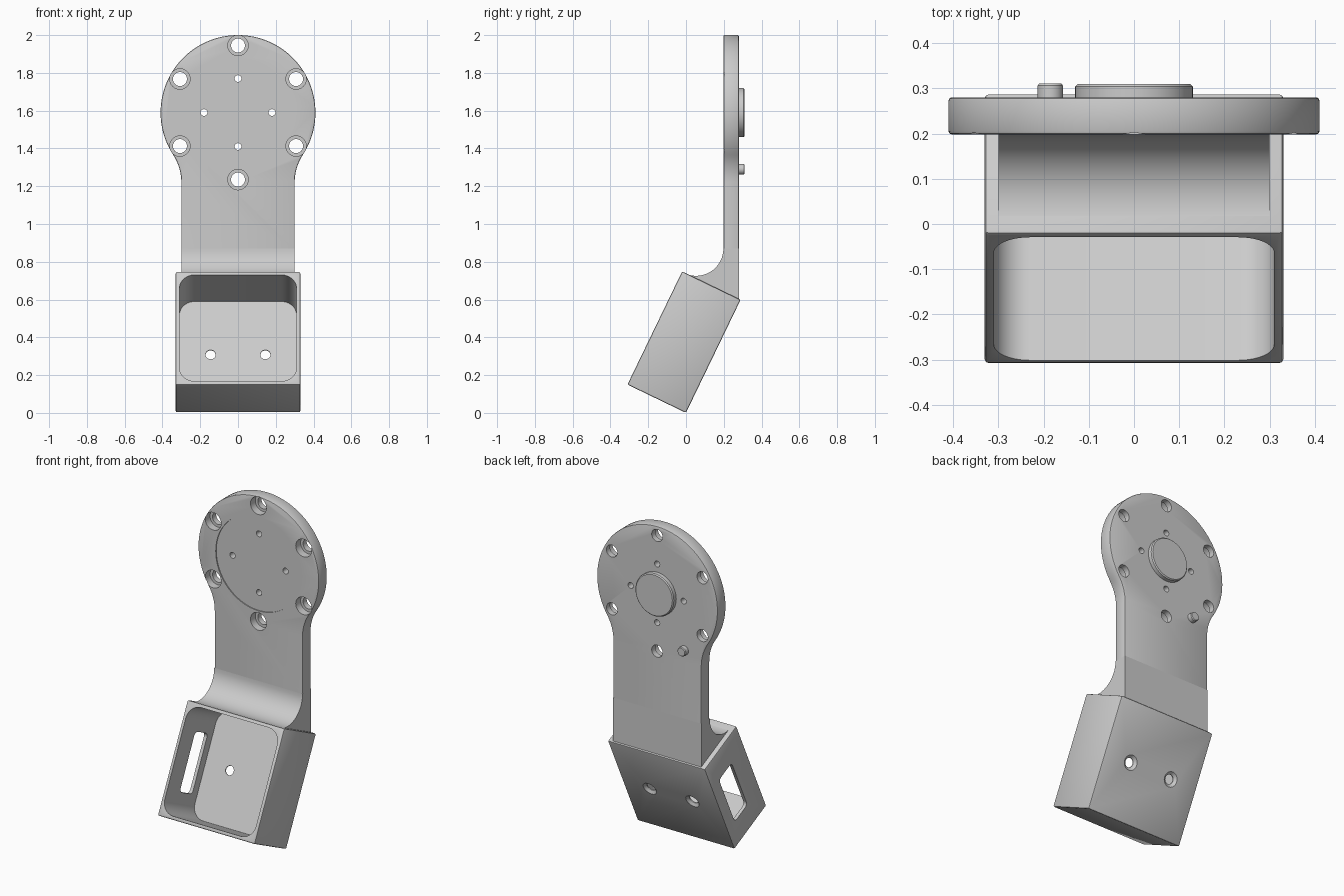
import bpy, bmesh, math
from mathutils import Matrix

if "Cube" in bpy.data.objects:
    bpy.data.objects.remove(bpy.data.objects["Cube"], do_unlink=True)

grey = bpy.data.materials.new("plain_grey")
grey.use_nodes = True
grey.diffuse_color = (0.6, 0.6, 0.6, 1)
grey.node_tree.nodes["Principled BSDF"].inputs["Base Color"].default_value = (0.6, 0.6, 0.6, 1)


def finish(bm, name):
    bmesh.ops.recalc_face_normals(bm, faces=bm.faces[:])
    mesh = bpy.data.meshes.new(name)
    bm.to_mesh(mesh)
    bm.free()
    ob = bpy.data.objects.new(name, mesh)
    bpy.context.collection.objects.link(ob)
    mesh.materials.append(grey)
    return ob


def prism(name, outline, axis, lo, hi, bevel=0.0, keep=None):
    """Extrude a 2D outline along axis; bevel the edges accepted by keep."""
    def at(p, d):
        return (d, p[0], p[1]) if axis == "x" else (p[0], d, p[1])
    bm = bmesh.new()
    a = [bm.verts.new(at(p, lo)) for p in outline]
    b = [bm.verts.new(at(p, hi)) for p in outline]
    bm.faces.new(a)
    bm.faces.new(b)
    n = len(a)
    for i in range(n):
        j = (i + 1) % n
        bm.faces.new((a[i], a[j], b[j], b[i]))
    bmesh.ops.recalc_face_normals(bm, faces=bm.faces[:])
    if bevel:
        edges = [e for e in bm.edges if keep(e)]
        bmesh.ops.bevel(bm, geom=edges, offset=bevel, segments=2, profile=0.5, affect="EDGES")
    return finish(bm, name)


def lathe(name, x, z, profile, n=40):
    """Solid of revolution about a y-parallel axis; profile holds (radius, y)."""
    bm = bmesh.new()
    rings = [[bm.verts.new((x + r * math.cos(2 * math.pi * i / n), y,
                            z + r * math.sin(2 * math.pi * i / n))) for i in range(n)]
             for r, y in profile]
    bm.faces.new(rings[0])
    bm.faces.new(rings[-1])
    for p, q in zip(rings, rings[1:]):
        for i in range(n):
            j = (i + 1) % n
            bm.faces.new((p[i], p[j], q[j], q[i]))
    return finish(bm, name)


def rounded_rect(a0, a1, b0, b1, r, n=10):
    pts = []
    for k, (a, b) in enumerate([(a1 - r, b1 - r), (a0 + r, b1 - r), (a0 + r, b0 + r), (a1 - r, b0 + r)]):
        for i in range(n + 1):
            t = math.pi / 2 * (k + i / n)
            pts.append((a + r * math.cos(t), b + r * math.sin(t)))
    return pts


def cut(ob, cutters):
    """Subtract each cutter, then remove it."""
    bpy.context.view_layer.objects.active = ob
    for c in cutters:
        c.hide_render = True
        m = ob.modifiers.new("cut", "BOOLEAN")
        m.operation, m.solver, m.object = "DIFFERENCE", "EXACT", c
        bpy.ops.object.modifier_apply(modifier=m.name)
        bpy.data.objects.remove(c, do_unlink=True)


def smooth(ob):
    bpy.ops.object.select_all(action="DESELECT")
    ob.select_set(True)
    bpy.context.view_layer.objects.active = ob
    bpy.ops.object.shade_smooth_by_angle(angle=math.radians(30))


FRONT, BACK = 0.198, 0.28       # plate faces
CZ, R, HALF = 1.59, 0.41, 0.30  # disc centre, disc radius, arm half width
SPLIT = 0.87                    # plate ends here, curved arm base begins
TILT = math.radians(25.8)

# Disc and arm outline: right half, mirrored to the left
f = 0.267
drop = math.sqrt((R + f) ** 2 - (HALF + f) ** 2)
lean = math.atan2(drop, HALF + f)
half = [(HALF, SPLIT)]
for i in range(11):             # flare between arm and disc
    t = math.pi - lean * i / 10
    half.append((HALF + f + f * math.cos(t), CZ - drop + f * math.sin(t)))
for i in range(1, 49):          # disc rim up to the top
    t = -lean + (math.pi / 2 + lean) * i / 48
    half.append((R * math.cos(t), CZ + R * math.sin(t)))
outline = half + [(-x, z) for x, z in reversed(half[:-1])]


def rim_edge(e):
    p, q = (v.co for v in e.verts)
    return abs(p.y - q.y) < 1e-5 and max(p.z, q.z) > SPLIT + 1e-4


plate = prism("disc_and_arm", outline, "y", FRONT, BACK, 0.007, rim_edge)

# Shallow round recess, counterbored screw holes, small pin holes
cutters = [lathe("recess_cutter", 0, CZ, [(0.29, 0.1), (0.29, FRONT + 0.006)], 96)]
for i in range(6):
    t = math.radians(90 + 60 * i)
    cutters.append(lathe("screw_cutter", 0.355 * math.cos(t), CZ + 0.355 * math.sin(t),
                         [(0.054, 0.1), (0.054, 0.245), (0.037, 0.245), (0.037, 0.4)]))
for i in range(4):
    t = math.pi / 2 * i
    cutters.append(lathe("pin_hole_cutter", 0.18 * math.cos(t), CZ + 0.18 * math.sin(t),
                         [(0.018, 0.1), (0.018, 0.4)], 24))
cut(plate, cutters)
smooth(plate)

# Arm base with a curved fillet running out onto the box top
top_z = 0.745 - math.tan(TILT) * (FRONT + 0.02)   # plate front meets the box top plane
rad = (SPLIT - top_z) * math.tan((math.pi / 2 - TILT) / 2)
base = [(BACK, SPLIT), (FRONT, SPLIT)]
for i in range(1, 17):
    t = -(math.pi / 2 + TILT) * i / 16
    base.append((FRONT - rad + rad * math.cos(t), SPLIT + rad * math.sin(t)))
base += [(base[-1][0] - 0.004, base[-1][1] - 0.012), (BACK, 0.592)]
smooth(prism("arm_base", base, "x", -HALF, HALF))

# Raised hub and locating pin on the back
smooth(lathe("back_hub", 0, CZ, [(0.13, BACK - 0.01), (0.13, 0.304), (0.124, 0.31)], 64))
smooth(lathe("locating_pin", -0.185, 1.29, [(0.028, BACK - 0.01), (0.028, 0.306), (0.024, 0.311)], 32))

# Tilted open box: local y is depth from the open front, local z is length
W, D, L, WALL = 0.33, 0.344, 0.665, 0.02
box = prism("tilted_box", [(-W, 0), (W, 0), (W, L), (-W, L)], "y", 0, D, 0.008, lambda e: True)
cutters = [
    prism("cavity_cutter", rounded_rect(-W + WALL, W - WALL, WALL, L - WALL, 0.08),
          "y", -0.1, D - WALL),
    prism("side_slot_cutter", rounded_rect(0.135, 0.27, 0.15, 0.50, 0.025, 5), "x", -0.4, -0.25),
]
for x in (-0.145, 0.145):       # countersunk mounting holes
    cutters.append(lathe("mount_hole_cutter", x, L / 2,
                         [(0.027, 0.28), (0.027, D - 0.014), (0.045, D + 0.001), (0.045, D + 0.1)], 32))
cut(box, cutters)
smooth(box)
box.matrix_world = Matrix.Translation((0, -0.31, 0.15)) @ Matrix.Rotation(-TILT, 4, "X")
